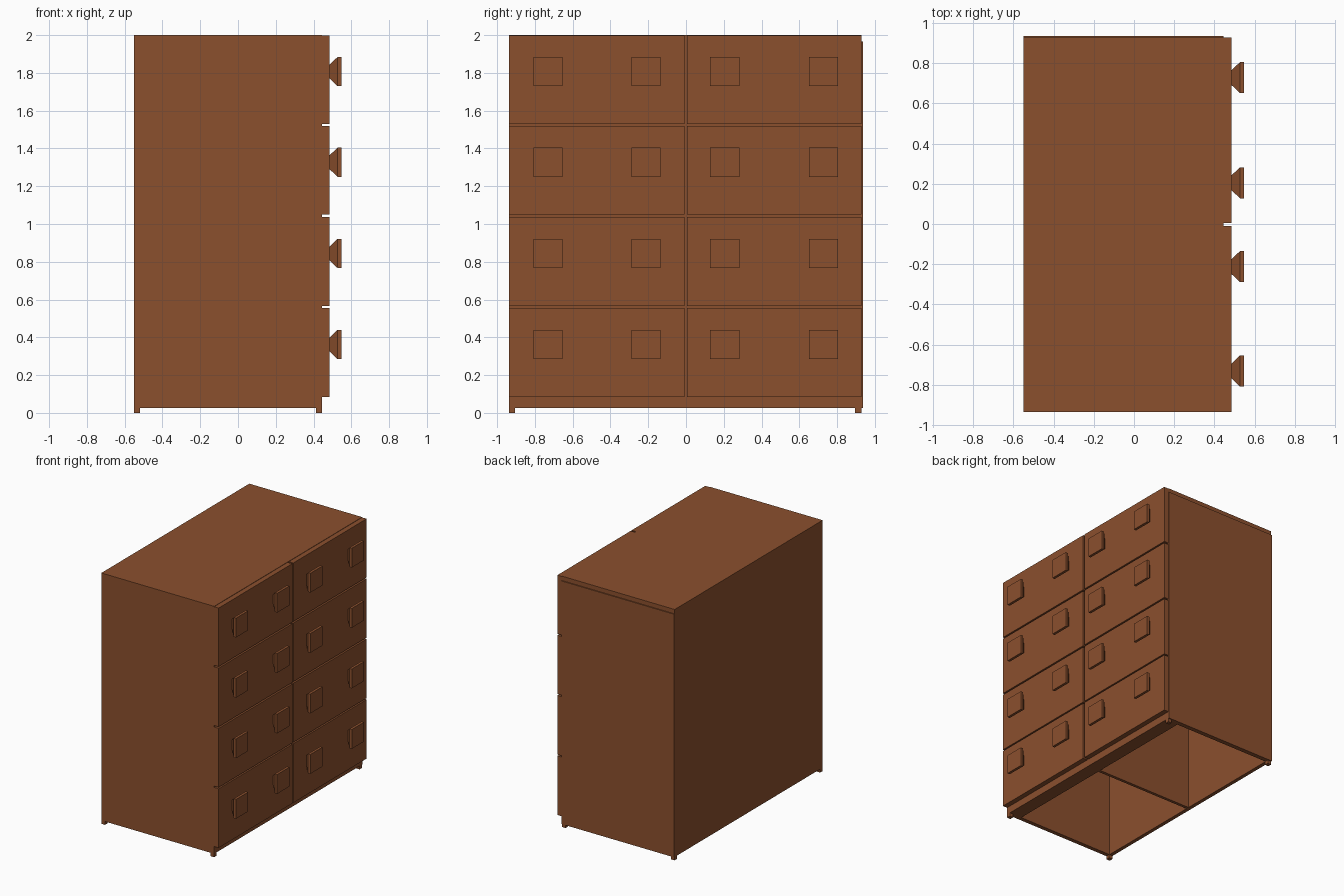
import bpy, bmesh

if "Cube" in bpy.data.objects:
    bpy.data.objects.remove(bpy.data.objects["Cube"])

wood = bpy.data.materials.new("brown wood")
wood.diffuse_color = (0.26, 0.08, 0.027, 1)
wood.use_nodes = True
wood.node_tree.nodes["Principled BSDF"].inputs["Base Color"].default_value = wood.diffuse_color


def finish(name, bm):
    bmesh.ops.recalc_face_normals(bm, faces=bm.faces)
    me = bpy.data.meshes.new(name)
    bm.to_mesh(me)
    bm.free()
    me.materials.append(wood)
    ob = bpy.data.objects.new(name, me)
    bpy.context.collection.objects.link(ob)
    return ob


def box(name, x0, x1, y0, y1, z0, z1):
    bm = bmesh.new()
    bmesh.ops.create_cube(bm, size=1)
    for v in bm.verts:
        v.co = (x1 if v.co.x > 0 else x0,
                y1 if v.co.y > 0 else y0,
                z1 if v.co.z > 0 else z0)
    return finish(name, bm)


def knob(name, y, z):
    # square pull: narrow neck flaring out to a flat plate
    bm = bmesh.new()
    rings = []
    for x, h in ((0.484, 0.036), (0.527, 0.077), (0.548, 0.077)):
        rings.append([bm.verts.new((x, y + a * h, z + b * h))
                      for a, b in ((-1, -1), (1, -1), (1, 1), (-1, 1))])
    for a, b in zip(rings, rings[1:]):
        for i in range(4):
            j = (i + 1) % 4
            bm.faces.new((a[i], a[j], b[j], b[i]))
    bm.faces.new(rings[0])
    bm.faces.new(rings[-1])
    return finish(name, bm)


BACK, FRONT = -0.55, 0.445
LOW, HIGH = 0.027, 1.965

# Hollow carcass, open underneath
box("top_panel", BACK, FRONT, -0.936, 0.928, HIGH, 2.0)
box("left_side_panel", BACK, FRONT, -0.936, -0.903, LOW, HIGH)
box("right_side_panel", BACK, FRONT, 0.9, 0.936, LOW, HIGH)
box("back_panel", BACK, BACK + 0.03, -0.903, 0.9, LOW, HIGH)
box("centre_divider", BACK + 0.03, FRONT, -0.014, 0.01, LOW, HIGH)

# Rails behind the drawer gaps, and the bottom rail
box("bottom_rail", FRONT - 0.11, FRONT, -0.903, 0.9, LOW, 0.1)
for i, z in enumerate((0.562, 1.044, 1.524)):
    box(f"drawer_rail_{i}", FRONT - 0.11, FRONT - 0.002, -0.903, 0.9, z - 0.015, z + 0.015)

# Small corner feet
for x in (BACK, FRONT - 0.032):
    for y in (-0.936, 0.896):
        box("foot", x, x + 0.032, y, y + 0.032, 0, LOW)

# Drawer fronts, two columns of four, each with two pulls
rows = ((0.085, 0.556), (0.567, 1.038), (1.05, 1.518), (1.53, 1.997))
columns = ((-0.936, -0.009, (-0.731, -0.212)), (0.005, 0.928, (0.205, 0.728)))
for z0, z1 in rows:
    for y0, y1, pulls in columns:
        box("drawer_front", FRONT, 0.485, y0, y1, z0, z1)
        for y in pulls:
            knob("drawer_knob", y, z0 + 0.277)
